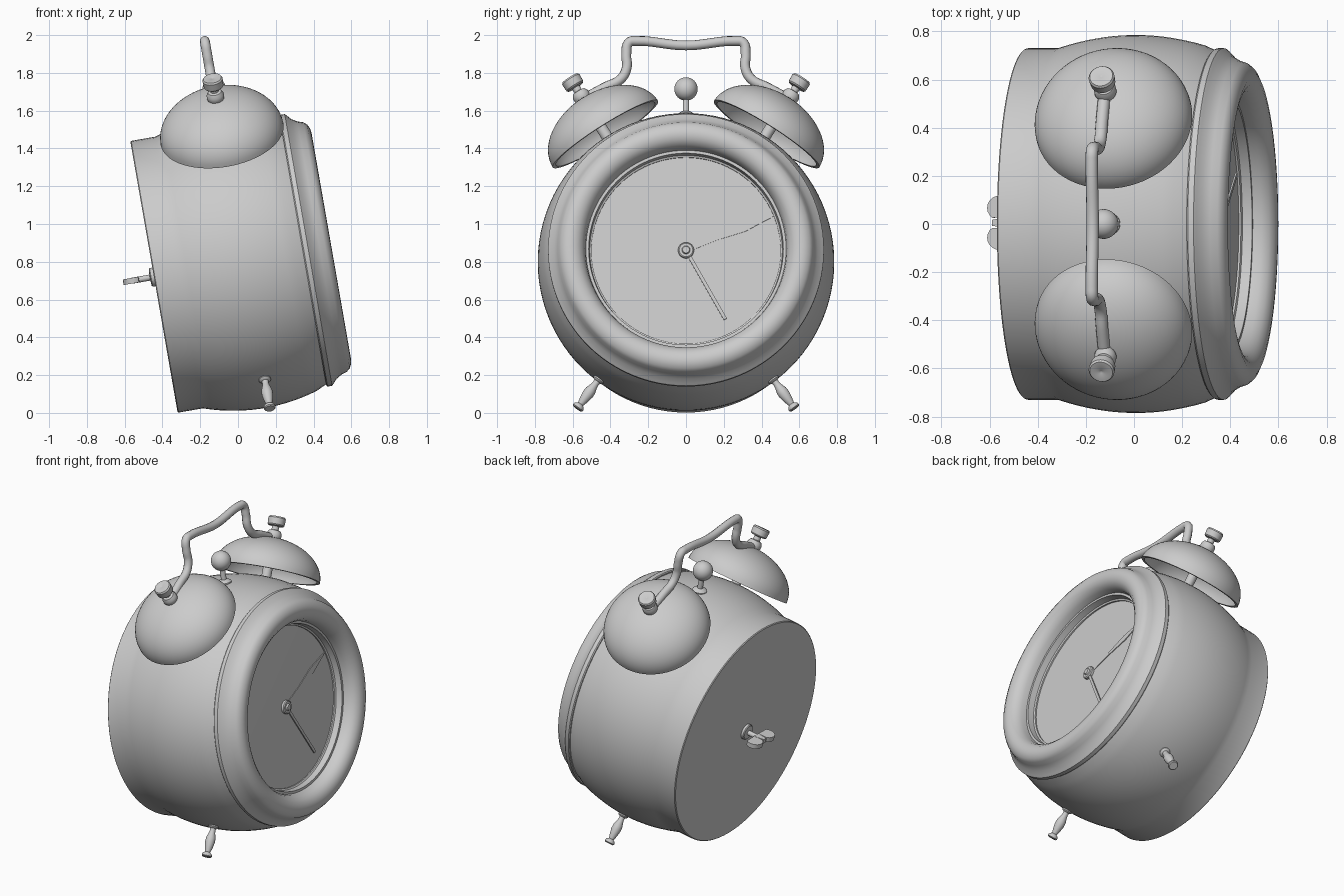
import bpy, bmesh
from math import radians, sin, cos, pi, atan2
from mathutils import Matrix, Vector

cube = bpy.data.objects.get("Cube")
if cube:
    bpy.data.objects.remove(cube)

# One plain grey for the whole clock
grey = bpy.data.materials.new("plain_grey")
grey.use_nodes = True
colour = (0.6, 0.6, 0.6, 1)
grey.diffuse_color = colour
grey.node_tree.nodes["Principled BSDF"].inputs["Base Color"].default_value = colour

# Clock frame: x runs from back plate to face, z up the dial, leaning back
LEAN = Matrix.Translation((-0.445, 0, 0.72)) @ Matrix.Rotation(radians(-9.9), 4, 'Y')
MID = 0.485   # depth of the plane holding bells, handle, hammer and legs


def finish(obj, angle=35):
    obj.matrix_world = LEAN
    bpy.ops.object.select_all(action='DESELECT')
    bpy.context.view_layer.objects.active = obj
    obj.select_set(True)
    if obj.type == 'CURVE':
        bpy.ops.object.convert(target='MESH')
    obj = bpy.context.object
    obj.data.materials.clear()
    obj.data.materials.append(grey)
    bpy.ops.object.shade_smooth_by_angle(angle=radians(angle))
    return obj


def add_mesh(name, bm, angle=35):
    bmesh.ops.recalc_face_normals(bm, faces=bm.faces)
    mesh = bpy.data.meshes.new(name)
    bm.to_mesh(mesh)
    bm.free()
    obj = bpy.data.objects.new(name, mesh)
    bpy.context.collection.objects.link(obj)
    return finish(obj, angle)


def lathe(name, profile, origin=(0, 0, 0), axis=(1, 0, 0), steps=32, angle=35):
    """Turn (height, radius) points round an axis."""
    bm = bmesh.new()
    verts = [bm.verts.new((r, 0, h)) for h, r in profile]
    edges = [bm.edges.new(pair) for pair in zip(verts, verts[1:])]
    bmesh.ops.spin(bm, geom=verts + edges, cent=(0, 0, 0), axis=(0, 0, 1),
                   angle=2 * pi, steps=steps)
    bmesh.ops.remove_doubles(bm, verts=bm.verts, dist=1e-5)
    turn = Vector((0, 0, 1)).rotation_difference(Vector(axis)).to_matrix().to_4x4()
    bm.transform(Matrix.Translation(origin) @ turn)
    return add_mesh(name, bm, angle)


def plate(name, outline, depth, matrix):
    """Flat outline in x, y given a thickness in z."""
    bm = bmesh.new()
    face = bm.faces.new([bm.verts.new((x, y, 0)) for x, y in outline])
    top = bmesh.ops.extrude_face_region(bm, geom=[face])["geom"]
    bmesh.ops.translate(bm, vec=(0, 0, depth),
                        verts=[g for g in top if isinstance(g, bmesh.types.BMVert)])
    bm.transform(matrix)
    return add_mesh(name, bm)


# Barrel-shaped case with a straight back rim
case = [(0, 0), (0, 0.725), (0.005, 0.73), (0.135, 0.73)]
for i in range(1, 15):
    t = 0.135 + 0.61 * i / 14
    case.append((t, 0.785 - 0.055 * ((t - 0.46) / 0.325) ** 2))
case += [(0.805, 0.715), (0.81, 0)]
lathe("case", case, steps=96, angle=20)

# Bezel with a cove outside and a rolled lip, down to the dial
lathe("bezel", [(0.80, 0.70), (0.80, 0.725), (0.806, 0.73), (0.83, 0.73), (0.84, 0.72),
                (0.86, 0.698), (0.89, 0.68), (0.92, 0.67), (0.938, 0.655),
                (0.95, 0.63), (0.953, 0.605), (0.945, 0.575), (0.925, 0.55),
                (0.895, 0.535), (0.86, 0.53), (0.86, 0.515), (0.82, 0.51),
                (0.815, 0.50), (0.78, 0.50)], steps=96)
lathe("dial", [(0.77, 0.51), (0.785, 0.51), (0.785, 0)], steps=96)


# Hands: half outlines along the length, mirrored across it
def hand(name, y, z, half, depth):
    outline = half + [(x, -w) for x, w in reversed(half)]
    direction = Matrix.Rotation(atan2(z, y), 4, 'X')
    axes = Matrix(((0, 0, 1, depth), (1, 0, 0, 0), (0, 1, 0, 0), (0, 0, 0, 1)))
    plate(name, outline, 0.008, direction @ axes)


hand("hour_hand", -0.31, 0.245, [(0.03, 0.012), (0.16, 0.012), (0.21, 0.022), (0.245, 0.055),
                                 (0.29, 0.026), (0.33, 0.014), (0.39, 0.003)], 0.795)
hand("minute_hand", 0.46, 0.185, [(0.03, 0.01), (0.18, 0.01), (0.33, 0.022),
                                  (0.41, 0.012), (0.495, 0.003)], 0.805)
hand("alarm_hand", 0.21, -0.373, [(0.03, 0.009), (0.425, 0.009)], 0.815)
lathe("hand_hub", [(0.78, 0.042), (0.825, 0.042), (0.83, 0.036), (0.83, 0.022),
                   (0.84, 0.018), (0.84, 0)])

# Bells, knobs and feet on both sides
for side, word in ((1, "left"), (-1, "right")):
    a = radians(32)
    axis = Vector((0, side * sin(a), cos(a)))
    base = Vector((MID, 0, 0)) + axis * 0.805
    arc = [pi / 2 * i / 16 for i in range(17)]
    dome = [(0.225 * sin(k), 0.33 * cos(k)) for k in arc]
    hollow = [(0.205 * sin(k), 0.31 * cos(k)) for k in reversed(arc)]
    lathe(word + "_bell", [(p[0], max(p[1], 0)) for p in dome + hollow + dome[:1]],
          base, axis, steps=64)
    lathe(word + "_bell_post", [(-0.04, 0.03), (0.215, 0.03)], base, axis)
    lathe(word + "_bell_knob",
          [(0.215, 0.04), (0.23, 0.046), (0.25, 0.046), (0.268, 0.036), (0.272, 0.022),
           (0.295, 0.022), (0.298, 0.046), (0.305, 0.052), (0.345, 0.054),
           (0.354, 0.048), (0.354, 0.006), (0.35, 0)], base, axis)
    b = radians(36)
    down = Vector((0, side * sin(b), -cos(b)))
    lathe(word + "_foot",
          [(0.76, 0.03), (0.79, 0.032), (0.797, 0.026), (0.80, 0.018), (0.815, 0.017),
           (0.83, 0.02), (0.86, 0.029), (0.885, 0.03), (0.92, 0.024), (0.95, 0.016),
           (0.957, 0.026), (0.965, 0.031), (0.975, 0.031), (0.98, 0.026), (0.98, 0)],
          (MID, 0, 0), down)

# Carrying handle bridging the bells
half = [(0.53, 0.88), (0.43, 0.935), (0.345, 0.98), (0.314, 1.04), (0.316, 1.11),
        (0.302, 1.176), (0.26, 1.184)]
path = half + [(0, 1.16)] + [(-y, z) for y, z in reversed(half)]
curve = bpy.data.curves.new("handle", 'CURVE')
curve.dimensions = '3D'
curve.bevel_depth = 0.026
curve.bevel_resolution = 4
curve.resolution_u = 6
curve.use_fill_caps = True
spline = curve.splines.new('BEZIER')
spline.bezier_points.add(len(path) - 1)
for point, (y, z) in zip(spline.bezier_points, path):
    point.co = (MID - 0.005, y, z)
    point.handle_left_type = point.handle_right_type = 'AUTO'
handle = bpy.data.objects.new("handle", curve)
bpy.context.collection.objects.link(handle)
finish(handle)

# Hammer: flange, stem and ball
ball = [(0.925 - 0.062 * cos(pi * i / 16), 0.062 * sin(pi * i / 16)) for i in range(1, 16)]
lathe("hammer", [(0.77, 0.045), (0.79, 0.045), (0.80, 0.03), (0.805, 0.017), (0.865, 0.017)]
      + ball + [(0.987, 0)], (MID, 0, 0), (0, 0, 1))

# Winding key at the back: collar, stem and a two-lobed wing
lathe("key_stem", [(0, 0.05), (-0.015, 0.05), (-0.02, 0.044), (-0.022, 0.016),
                   (-0.12, 0.016), (-0.12, 0)])
lobes = [(-0.115 + 0.05 * cos(k), 0.062 + 0.05 * sin(k))
         for k in [radians(-130 + 260 * i / 14) for i in range(15)]]
lobes = [(-0.115 - (x + 0.115), y) for x, y in lobes]
wing = [(-0.08, 0.015)] + [p for p in reversed(lobes) if p[1] > 0.02] + [(-0.145, 0.012)]
wing += [(x, -y) for x, y in reversed(wing)]
plate("key_wing", wing, 0.03, Matrix.Translation((0, 0.005, -0.015)))
